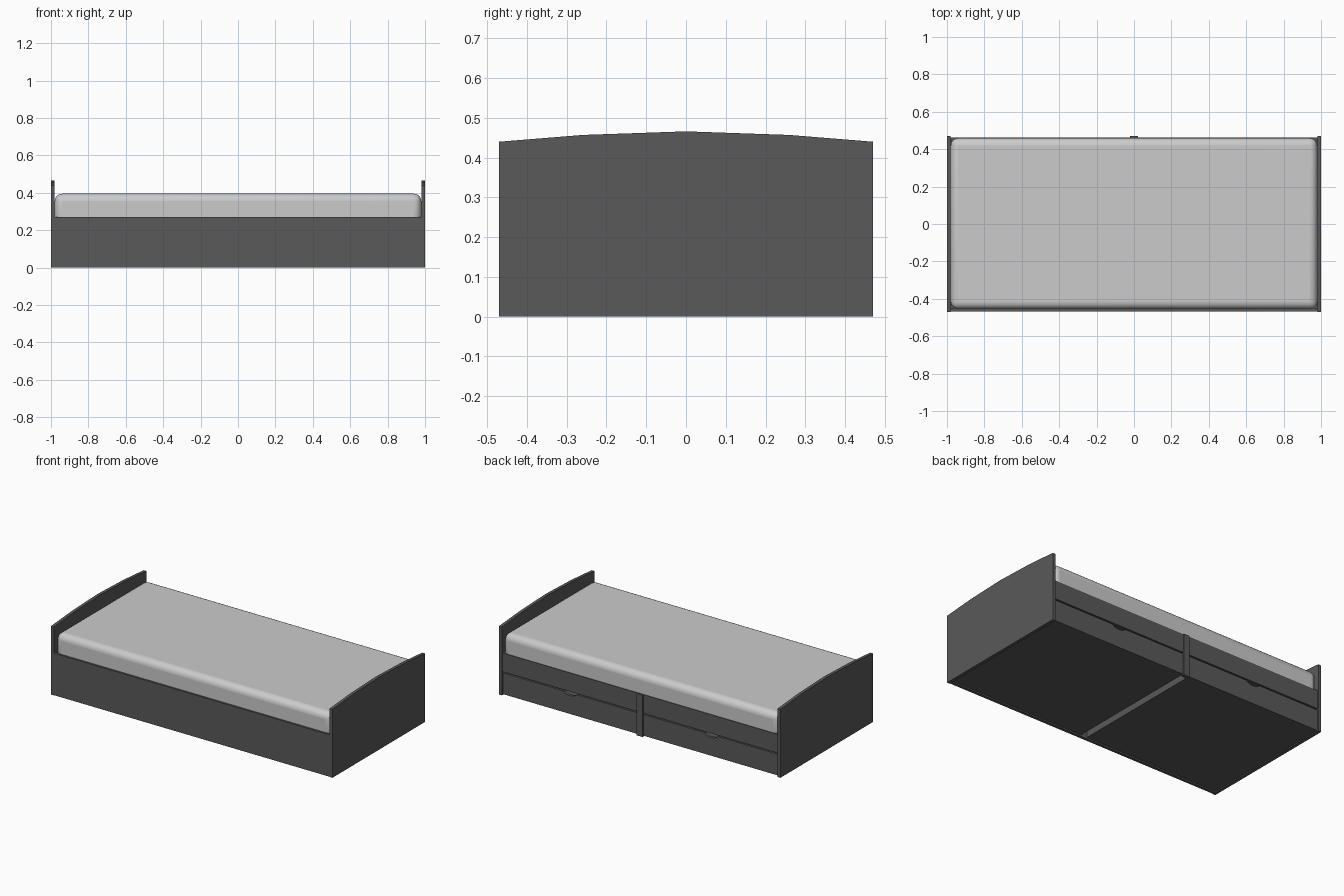
import bpy, bmesh, math

if "Cube" in bpy.data.objects:
    bpy.data.objects.remove(bpy.data.objects["Cube"])

dark = bpy.data.materials.new("dark_wood")
dark.diffuse_color = (.1, .1, .1, 1)
dark.use_nodes = True
dark.node_tree.nodes["Principled BSDF"].inputs["Base Color"].default_value = dark.diffuse_color


def mesh_object(name, bm, mat=dark):
    bmesh.ops.recalc_face_normals(bm, faces=bm.faces)
    me = bpy.data.meshes.new(name)
    bm.to_mesh(me)
    bm.free()
    if mat:
        me.materials.append(mat)
    ob = bpy.data.objects.new(name, me)
    bpy.context.collection.objects.link(ob)
    return ob


def box(name, x0, x1, y0, y1, z0, z1, mat=dark):
    bm = bmesh.new()
    bmesh.ops.create_cube(bm, size=1)
    for v in bm.verts:
        v.co = (x0 + (v.co.x + .5) * (x1 - x0),
                y0 + (v.co.y + .5) * (y1 - y0),
                z0 + (v.co.z + .5) * (z1 - z0))
    return mesh_object(name, bm, mat)


def extruded(name, points, direction):
    bm = bmesh.new()
    face = bm.faces.new([bm.verts.new(p) for p in points])
    ext = bmesh.ops.extrude_face_region(bm, geom=[face])
    bmesh.ops.translate(bm, vec=direction,
                        verts=[g for g in ext["geom"] if isinstance(g, bmesh.types.BMVert)])
    return mesh_object(name, bm)


# arched end panels
arch = [(-.47, 0), (.47, 0), (.47, .44), (.26, .457), (0, .466), (-.26, .457), (-.47, .44)]
for side, x in (("left", -1.0), ("right", .98)):
    extruded(side + "_end_panel", [(x, y, z) for y, z in arch], (.02, 0, 0))

# long sides, mattress base and centre post
box("front_panel", -.98, .98, -.467, -.449, 0, .27)
box("back_rail", -.98, .98, .445, .463, .15, .27)
box("mattress_base", -.98, .98, -.449, .445, .215, .23)
box("centre_post", -.021, .021, .445, .47, 0, .27)

# rounded mattress
mattress = box("mattress", -.98, .98, -.455, .459, .23, .395, None)
bevel = mattress.modifiers.new("round", "BEVEL")
bevel.width = .04
bevel.segments = 5
bpy.context.view_layer.objects.active = mattress
mattress.select_set(True)
bpy.ops.object.shade_smooth_by_angle(angle=math.radians(40))

# two drawers, each with a finger notch in the front's top edge
for side, s in (("left", -1), ("right", 1)):
    x0, x1 = sorted((s * .022, s * .979))
    mid = (x0 + x1) / 2
    notch = [(mid + .045 * math.cos(a), .142 - .018 * math.sin(a))
             for a in (math.pi * i / 8 for i in range(9))]
    notch.sort(reverse=True)
    outline = [(x0, .006), (x1, .006), (x1, .142)] + notch + [(x0, .142)]
    extruded(side + "_drawer_front", [(x, .445, z) for x, z in outline], (0, .017, 0))
    box(side + "_drawer_bottom", x0, x1, -.445, .445, .006, .018)
    box(side + "_drawer_back", x0, x1, -.445, -.433, .018, .13)
    box(side + "_drawer_side_a", x0, x0 + .012, -.433, .445, .018, .13)
    box(side + "_drawer_side_b", x1 - .012, x1, -.433, .445, .018, .13)
